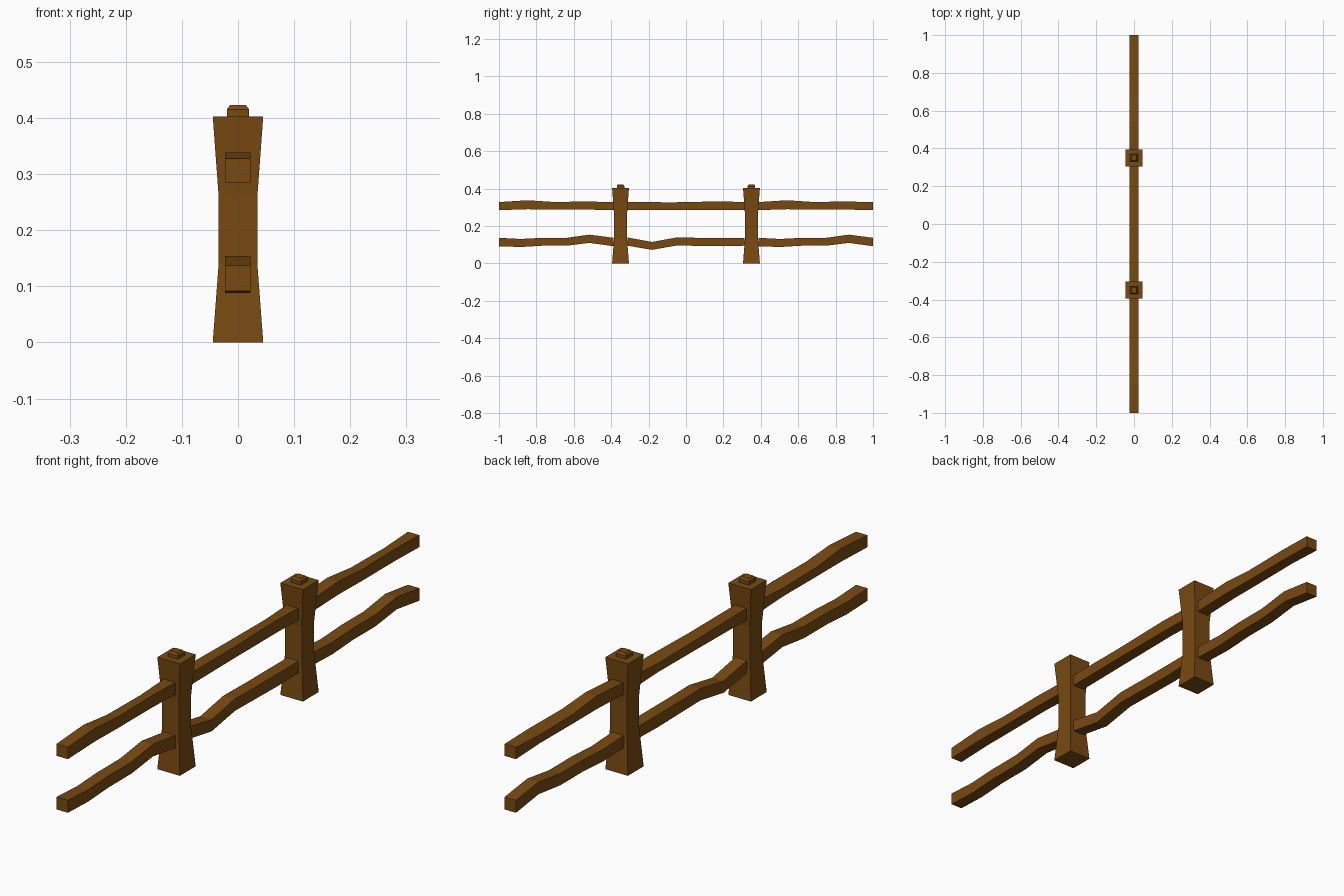
import bpy, bmesh

if "Cube" in bpy.data.objects:
    bpy.data.objects.remove(bpy.data.objects["Cube"])

wood = bpy.data.materials.new("brown wood")
wood.diffuse_color = (0.19, 0.068, 0.006, 1)
wood.use_nodes = True
wood.node_tree.nodes["Principled BSDF"].inputs["Base Color"].default_value = wood.diffuse_color


def loft(name, rings):
    """Skin four-cornered rings into a closed flat-faced solid."""
    bm = bmesh.new()
    loops = [[bm.verts.new(p) for p in ring] for ring in rings]
    for a, b in zip(loops, loops[1:]):
        for i in range(4):
            j = (i + 1) % 4
            bm.faces.new((a[i], a[j], b[j], b[i]))
    bm.faces.new(loops[0])
    bm.faces.new(loops[-1])
    bmesh.ops.recalc_face_normals(bm, faces=bm.faces)
    mesh = bpy.data.meshes.new(name)
    bm.to_mesh(mesh)
    bm.free()
    mesh.materials.append(wood)
    ob = bpy.data.objects.new(name, mesh)
    bpy.context.collection.objects.link(ob)
    return ob


def square_stack(name, y, profile):
    """Stack of squares given as (half width, height)."""
    return loft(name, [[(-r, y - r, z), (r, y - r, z), (r, y + r, z), (-r, y + r, z)]
                       for r, z in profile])


def rail(name, start, end, stations):
    """Hewn rail; stations are (fraction, bottom, top, drop of the left top edge)."""
    rings = []
    for t, low, high, drop in stations:
        y = start + (end - start) * t
        rings.append([(-0.023, y, low + drop * 0.3), (0.0225, y, low),
                      (0.0225, y, high), (-0.023, y, high - drop)])
    return loft(name, rings)


# Waisted posts with a small chamfered peg on top
for label, y in (("front", -0.35), ("back", 0.35)):
    square_stack(label + "_post", y,
                 [(0.045, 0), (0.0345, 0.14), (0.0345, 0.26), (0.045, 0.403)])
    square_stack(label + "_post_peg", y,
                 [(0.02, 0.400), (0.02, 0.415), (0.014, 0.423)])

# Rail shapes: outer spans share one shape, the middle span has its own
upper_outer = [(0, 0.285, 0.328, 0), (0.25, 0.29, 0.338, 0), (0.47, 0.288, 0.329, 0.006),
               (0.78, 0.288, 0.331, 0.01), (1, 0.285, 0.328, 0)]
lower_outer = [(0, 0.092, 0.137, 0), (0.19, 0.088, 0.131, 0), (0.38, 0.095, 0.137, 0),
               (0.59, 0.095, 0.137, 0), (0.79, 0.11, 0.154, 0), (1, 0.092, 0.137, 0)]
upper_middle = [(0, 0.285, 0.328, 0), (0.4, 0.287, 0.327, 0.003),
                (0.8, 0.287, 0.332, 0.01), (1, 0.285, 0.328, 0)]
lower_middle = [(0, 0.095, 0.139, 0), (0.21, 0.073, 0.115, 0), (0.42, 0.096, 0.139, 0),
                (0.62, 0.094, 0.137, 0), (0.82, 0.092, 0.137, 0), (1, 0.095, 0.137, 0)]

for label, a, b, up, low in (("front", -1, -0.387, upper_outer, lower_outer),
                             ("middle", -0.313, 0.313, upper_middle, lower_middle),
                             ("back", 0.387, 1, upper_outer, lower_outer)):
    rail(label + "_upper_rail", a, b, up)
    rail(label + "_lower_rail", a, b, low)
